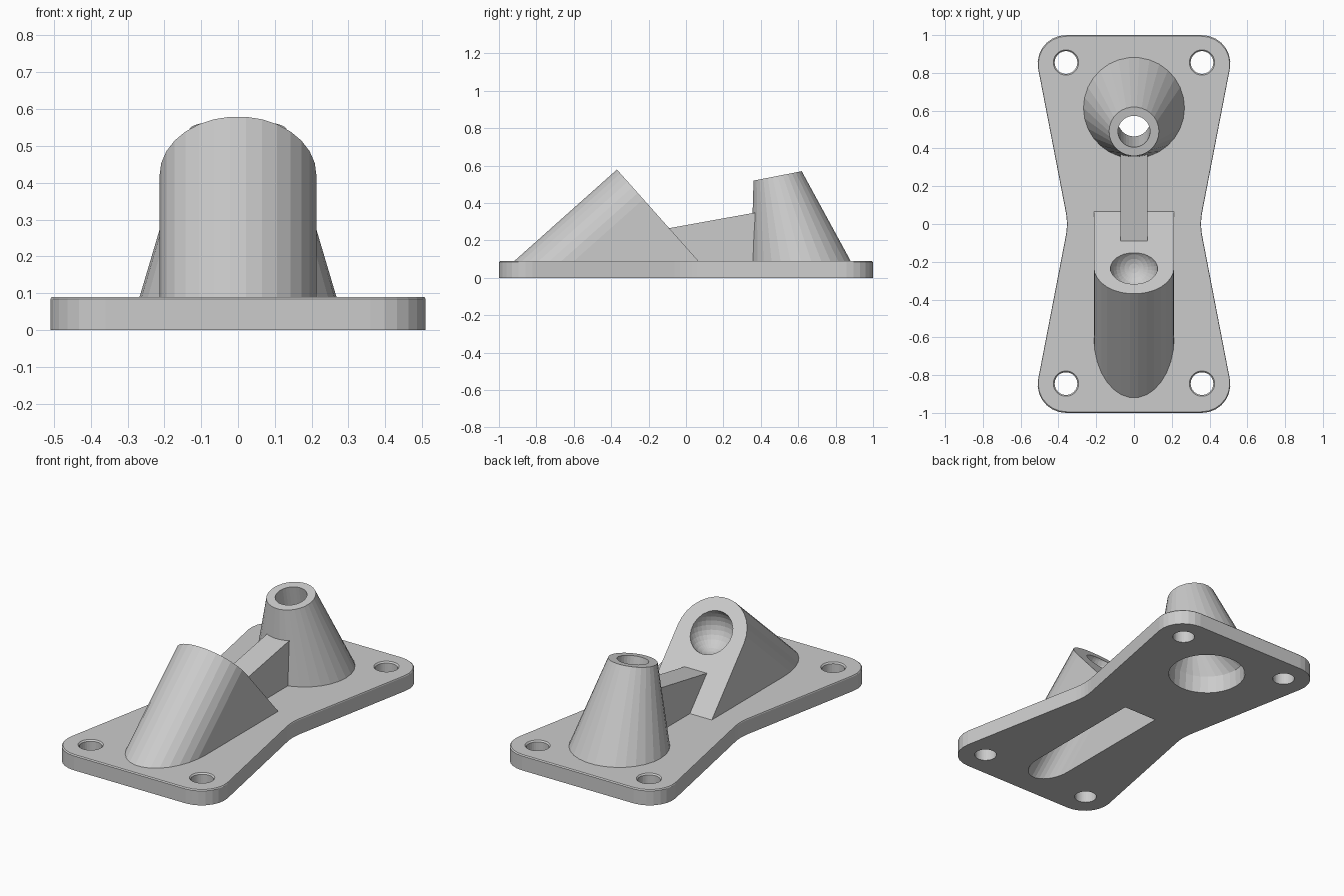
import bpy, bmesh
from math import sin, cos, pi, radians
from mathutils import Vector, Matrix

cube = bpy.data.objects.get("Cube")
if cube:
    bpy.data.objects.remove(cube, do_unlink=True)

grey = bpy.data.materials.new("light_grey")
grey.use_nodes = True
grey.diffuse_color = (0.6, 0.6, 0.6, 1)
grey.node_tree.nodes["Principled BSDF"].inputs["Base Color"].default_value = (0.6, 0.6, 0.6, 1)

SIDES = 30
TOP = 0.09                                   # upper surface of the plate
TILT = radians(41.7)                         # slope of the socket axis
AXIS = Vector((0, cos(TILT), sin(TILT)))
DOWN = Vector((0, sin(TILT), -cos(TILT)))    # runs down the socket face
PEAK = Vector((0, -0.37, 0.58))


def finish(name, bm):
    bmesh.ops.recalc_face_normals(bm, faces=bm.faces)
    mesh = bpy.data.meshes.new(name)
    bm.to_mesh(mesh)
    bm.free()
    mesh.materials.append(grey)
    obj = bpy.data.objects.new(name, mesh)
    bpy.context.collection.objects.link(obj)
    return obj


def loft(name, rings, floor=None):
    """Skin equal rings of points, cap both ends, optionally trim at a floor."""
    bm = bmesh.new()
    loops = [[bm.verts.new(p) for p in ring] for ring in rings]
    for a, b in zip(loops, loops[1:]):
        for i in range(len(a)):
            j = (i + 1) % len(a)
            bm.faces.new((a[i], a[j], b[j], b[i]))
    bm.faces.new(loops[0])
    bm.faces.new(loops[-1])
    if floor is not None:
        cut = bmesh.ops.bisect_plane(bm, geom=bm.verts[:] + bm.edges[:] + bm.faces[:],
                                     plane_co=(0, 0, floor), plane_no=(0, 0, 1), clear_inner=True)
        edges = [e for e in cut["geom_cut"] if isinstance(e, bmesh.types.BMEdge)]
        bmesh.ops.contextual_create(bm, geom=edges)
    return finish(name, bm)


def ring(x, y, z, r, tilt=0.0, sides=SIDES):
    turn = Matrix.Rotation(tilt, 3, 'X')
    return [Vector((x, y, z)) + turn @ Vector((r * cos(2 * pi * i / sides), r * sin(2 * pi * i / sides), 0))
            for i in range(sides)]


def ball(name, centre, r):
    bm = bmesh.new()
    bmesh.ops.create_uvsphere(bm, u_segments=SIDES, v_segments=15, radius=r,
                              matrix=Matrix.Translation(centre))
    return finish(name, bm)


def arch(name, r, setback, floor=None):
    """Round-topped profile swept backwards along the socket axis."""
    centre = PEAK + DOWN * 0.213 - AXIS * setback
    prof = [(r * cos(pi * i / 15), -r * sin(pi * i / 15)) for i in range(16)]
    prof += [(-r, 0.9), (r, 0.9)]
    face = [centre + Vector((x, 0, 0)) + DOWN * d for x, d in prof]
    return loft(name, [face, [p - AXIS * 1.6 for p in face]], floor)


def carve(obj, *cutters):
    for cutter in cutters:
        cutter.hide_render = True
        mod = obj.modifiers.new("carve", 'BOOLEAN')
        mod.operation, mod.solver, mod.object = 'DIFFERENCE', 'EXACT', cutter
        bpy.context.view_layer.objects.active = obj
        bpy.ops.object.modifier_apply(modifier=mod.name)


# Waisted base plate outline: one quarter, mirrored round
lean = radians(10.8)
quarter = [(0.355 + 0.33 * (1 - cos(t)), 0.33 * sin(t)) for t in (0, lean / 2, lean)]
quarter += [(0.36 + 0.15 * cos(t), 0.85 + 0.15 * sin(t))
            for t in (-lean + (pi / 2 + lean) * i / 7 for i in range(8))]
half = quarter + [(-x, y) for x, y in reversed(quarter)]
outline = half + [(x, -y) for x, y in reversed(half[1:-1])]
base_plate = loft("base_plate", [[Vector((x * s, y * s, z)) for x, y in outline]
                                 for z, s in ((0, 1), (TOP - 0.006, 1), (TOP, 0.994))])

# Angled socket, hollow underneath, with a ball cup in its face
angled_socket = arch("angled_socket", 0.213, 0, TOP - 0.002)
cup_centre = PEAK + DOWN * 0.203
cup = ball("cup_cutter", cup_centre, 0.125)
cup_shell = ball("cup_shell", cup_centre, 0.155)
hollow = arch("hollow_cutter", 0.108, 0.07)
carve(hollow, cup_shell)
carve(angled_socket, hollow, cup)

# Leaning cone with a bore that flares out below
lip = radians(11)
cone_nozzle = loft("cone_nozzle", [ring(0, 0.615, TOP - 0.002, 0.268),
                                   ring(0, 0.49, 0.545, 0.132, lip)])
bore = loft("bore_cutter", [ring(0, 0.625, -0.05, 0.213), ring(0, 0.625, 0.1, 0.205),
                            ring(0, 0.547, 0.25, 0.085, lip), ring(0, 0.48, 0.595, 0.085, lip)])
carve(cone_nozzle, bore)

# Openings through the plate, with countersunk corner holes
carve(base_plate, hollow, bore)
screws = [loft("screw_cutter", [ring(x, y, z, r) for z, r in
                                ((-0.05, 0.06), (TOP - 0.008, 0.06), (TOP + 0.002, 0.069))])
          for x in (-0.36, 0.36) for y in (-0.845, 0.855)]
carve(base_plate, *screws)

# Rib between socket and cone
side = [(-0.11, 0.262), (0.37, 0.349), (0.37, TOP - 0.002), (0.05, TOP - 0.002)]
loft("gusset_rib", [[Vector((x, y, z)) for y, z in side] for x in (-0.072, 0.072)])

for helper in (cup, cup_shell, hollow, bore, *screws):
    bpy.data.objects.remove(helper, do_unlink=True)
